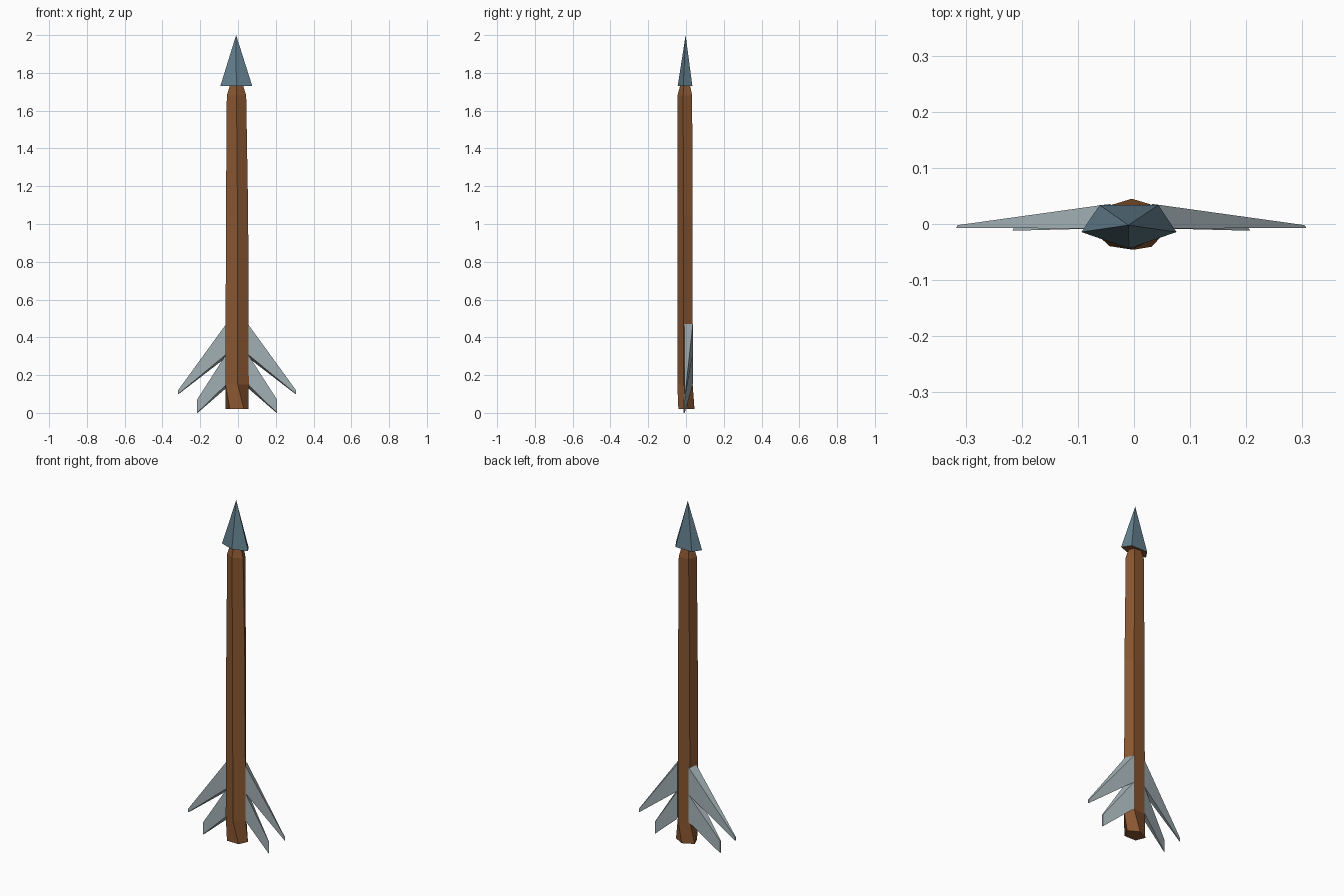
import bpy, bmesh, math

if "Cube" in bpy.data.objects:
    bpy.data.objects.remove(bpy.data.objects["Cube"])

def material(name, rgb):
    m = bpy.data.materials.new(name)
    m.diffuse_color = (*rgb, 1)
    m.use_nodes = True
    m.node_tree.nodes["Principled BSDF"].inputs["Base Color"].default_value = m.diffuse_color
    return m

wood = material("brown wood", (0.25, 0.093, 0.030))
stone = material("slate blue", (0.120, 0.205, 0.260))
feather = material("pale grey", (0.36, 0.43, 0.455))

def loft(name, rings, mats):
    """Skin equal-sized rings and cap both ends; a one-point ring makes a tip."""
    bm = bmesh.new()
    loops = [[bm.verts.new(p) for p in r] for r in rings]
    for a, b in zip(loops, loops[1:]):
        n = len(a)
        for i in range(n):
            j = (i + 1) % n
            bm.faces.new((a[i], a[j], b[0]) if len(b) == 1 else (a[i], a[j], b[j], b[i]))
    for lp in (loops[0], loops[-1]):
        if len(lp) > 2:
            bm.faces.new(lp)
    bmesh.ops.recalc_face_normals(bm, faces=bm.faces)
    bm.normal_update()
    # a second colour goes on the underside
    for f in bm.faces:
        f.material_index = 1 if len(mats) > 1 and f.normal.z < -0.7 else 0
    me = bpy.data.meshes.new(name)
    bm.to_mesh(me)
    bm.free()
    for m in mats:
        me.materials.append(m)
    ob = bpy.data.objects.new(name, me)
    bpy.context.collection.objects.link(ob)
    return ob

def pentagon(z, rx, ry, cx=-0.005, cy=-0.002, start=-90):
    return [(cx + rx * math.cos(math.radians(start + 72 * i)),
             cy + ry * math.sin(math.radians(start + 72 * i)), z) for i in range(5)]

# Five-sided shaft: twisted foot, slight taper, chamfered top
loft("shaft", [pentagon(0.02, 0.064, 0.047, start=-55),
               pentagon(0.15, 0.065, 0.044, -0.006, start=-86),
               pentagon(1.05, 0.062, 0.043, -0.006, start=-87),
               pentagon(1.68, 0.054, 0.043, -0.008),
               pentagon(1.73, 0.038, 0.030, -0.008)], [wood])

# Five-sided pointed head with a brown underside
loft("arrow_head", [pentagon(1.73, 0.089, 0.043, -0.009, -0.001),
                    [(-0.010, -0.002, 2.0)]], [stone, wood])

# Swept fins growing out of the two rear side faces of the shaft
def fin(name, side, top, bottom, tip_x, tip_top, tip_bottom, tip_y):
    cx = -0.005
    front, back = cx + side * 0.058, cx + side * 0.036
    tx = cx + side * tip_x
    root = [(front, -0.008, top), (back, 0.036, top),
            (back, 0.036, bottom), (front, -0.008, bottom)]
    tip = [(tx, tip_y - 0.002, tip_top), (tx - side * 0.003, tip_y + 0.003, tip_top),
           (tx - side * 0.003, tip_y + 0.003, tip_bottom), (tx, tip_y - 0.002, tip_bottom)]
    loft(name, [root, tip], [feather])

for side, label in ((-1, "left"), (1, "right")):
    fin(label + "_upper_fin", side, 0.47, 0.31, 0.312, 0.12, 0.10, -0.005)
    fin(label + "_lower_fin", side, 0.31, 0.15, 0.212, 0.07, 0.0, -0.010)
